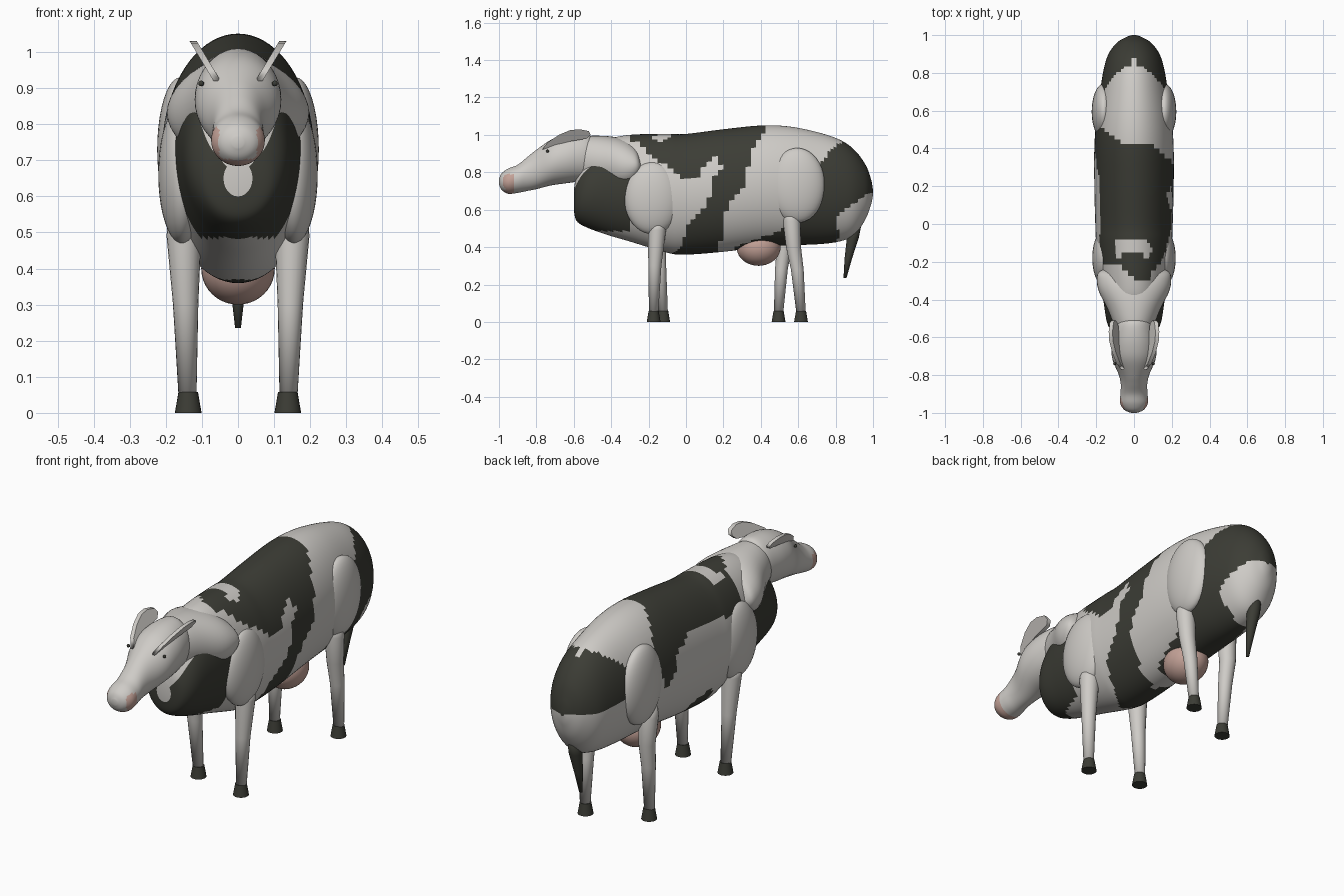
import bpy, bmesh
from math import sin, cos, pi, degrees
from mathutils import Matrix, Vector

cube = bpy.data.objects.get("Cube")
if cube:
    bpy.data.objects.remove(cube, do_unlink=True)


def material(name, color):
    mat = bpy.data.materials.new(name)
    mat.use_nodes = True
    mat.diffuse_color = (*color, 1)
    shader = next(n for n in mat.node_tree.nodes if n.type == 'BSDF_PRINCIPLED')
    shader.inputs["Base Color"].default_value = (*color, 1)
    return mat


WHITE = material("warm white", (0.62, 0.60, 0.57))
DARK = material("charcoal", (0.045, 0.046, 0.036))
PINK = material("pale pink", (0.55, 0.36, 0.31))


def finish(name, bm, mats):
    bmesh.ops.recalc_face_normals(bm, faces=bm.faces[:])
    mesh = bpy.data.meshes.new(name)
    bm.to_mesh(mesh)
    bm.free()
    for mat in mats:
        mesh.materials.append(mat)
    obj = bpy.data.objects.new(name, mesh)
    bpy.context.collection.objects.link(obj)
    return obj


def skin(bm, rings, sharp_ends=False):
    """Bridge equal rings of points and close both ends."""
    rows = [[bm.verts.new(p) for p in ring] for ring in rings]
    count = len(rows[0])
    for a, b in zip(rows, rows[1:]):
        for i in range(count):
            j = (i + 1) % count
            bm.faces.new((a[i], a[j], b[j], b[i])).smooth = True
    for row in (rows[0], rows[-1]):
        cap = bm.faces.new(row)
        cap.smooth = not sharp_ends
        for edge in cap.edges:
            edge.smooth = not sharp_ends


def spline(stations, steps):
    """Smooth interpolation through the stations."""
    pts = [Vector(s) for s in stations]
    pts = [pts[0]] + pts + [pts[-1]]
    out = []
    for p, q, r, s in zip(pts, pts[1:], pts[2:], pts[3:]):
        for k in range(steps):
            t = k / steps
            out.append(0.5 * (2 * q + (r - p) * t + (2 * p - 5 * q + 4 * r - s) * t**2
                              + (3 * q - p - 3 * r + s) * t**3))
    return out + [pts[-1]]


def loft(name, stations, steps, segs, mats, rule=None):
    """Elliptical sections along y, given as (y, top, bottom, half width)."""
    bm = bmesh.new()
    sections = spline(stations, steps)
    rings = []
    for y, top, bottom, width in sections:
        mid, high = (top + bottom) / 2, (top - bottom) / 2
        rings.append([(width * sin(2 * pi * i / segs), y, mid + high * cos(2 * pi * i / segs))
                      for i in range(segs)])
    skin(bm, rings)
    if rule:
        bm.faces.ensure_lookup_table()
        for n, face in enumerate(bm.faces):
            angle = degrees(2 * pi * ((n % segs) + 0.5) / segs)
            if angle > 180:
                angle -= 360
            face.material_index = rule(face.calc_center_median(), angle)
    return finish(name, bm, mats)


def tube(name, points, mat, segs=20, sharp=False):
    """Round horizontal sections given as (x, y, z, radius)."""
    bm = bmesh.new()
    skin(bm, [[(x + r * cos(2 * pi * i / segs), y + r * sin(2 * pi * i / segs), z)
               for i in range(segs)] for x, y, z, r in points], sharp)
    return finish(name, bm, [mat])


def ellipsoid(name, center, radii, mat, tilt=0.0, segs=40):
    bm = bmesh.new()
    bmesh.ops.create_uvsphere(bm, u_segments=segs, v_segments=segs // 2, radius=1)
    bm.transform(Matrix.Translation(center) @ Matrix.Rotation(tilt, 4, 'X')
                 @ Matrix.Diagonal((*radii, 1)))
    for face in bm.faces:
        face.smooth = True
    return finish(name, bm, [mat])


def inside(y, a, poly):
    hit = False
    for (y1, a1), (y2, a2) in zip(poly, poly[1:] + poly[:1]):
        if (a1 > a) != (a2 > a) and y < y1 + (a - a1) * (y2 - y1) / (a2 - a1):
            hit = not hit
    return hit


# Coat patches as outlines in (distance along the body, angle from the spine)
SADDLE = [(.45, -105), (.53, -65), (.43, -15), (.42, 25), (.36, 50), (.33, 70), (.3, 90),
          (.22, 106), (.2, 125), (.18, 150), (.15, 181), (-.1, 181), (-.02, 150), (0, 125),
          (.08, 106), (.15, 92), (.15, 76), (.2, 70), (.17, 56), (.1, 60), (.08, 76),
          (-.02, 76), (-.05, 70), (-.12, 60), (-.2, 50), (-.25, 32), (-.34, 25), (-.29, 0),
          (-.22, -25), (-.2, -75), (-.05, -62), (.1, -60), (.25, -62), (.36, -75), (.4, -95)]
RUMP = [(1.1, -95), (.95, -90), (.68, -90), (.7, -60), (.78, -40), (.83, -20), (.83, -4),
        (.88, -4), (.88, 4), (.83, 4), (.83, 20), (.78, 40), (.73, 60), (.7, 90), (.66, 115),
        (.5, 140), (.27, 158), (.27, 181), (.8, 181), (.82, 150), (.8, 120), (.88, 108),
        (.97, 95), (1.1, 95)]
BELLY = [(.27, -181), (.3, -160), (.6, -152), (.8, -165), (.8, -181)]
GIRTH = [(-.1, -181), (-.02, -150), (.02, -125), (.15, -130), (.17, -150), (.15, -181)]
LOIN_GAP = [(-.08, -30), (-.08, 15), (-.14, 32), (-.18, 25), (-.15, 0), (-.18, -30)]


def coat(p, a):
    if p.y < -0.31:
        return int(p.z > 0.485 and abs(a) > 50)
    if inside(p.y, a, LOIN_GAP):
        return 0
    return int(any(inside(p.y, a, patch) for patch in (SADDLE, RUMP, BELLY, GIRTH)))


# Barrel of the body
loft("body", [(-.6, .7, .6, .04), (-.585, .78, .54, .1), (-.53, .88, .505, .14),
              (-.42, .97, .465, .16), (-.3, 1, .43, .175), (-.1, 1.005, .37, .2),
              (0, 1.005, .36, .205), (.2, 1.03, .375, .21), (.4, 1.05, .4, .21),
              (.55, 1.045, .41, .2), (.7, 1.015, .415, .18), (.82, .975, .43, .16),
              (.9, .92, .465, .135), (.96, .84, .55, .09), (.99, .76, .63, .04),
              (1, .7, .68, .01)], 7, 72, [WHITE, DARK], coat)

# Neck flaring into the shoulders
loft("neck", [(-.64, .95, .79, .06), (-.55, .99, .745, .1), (-.45, .995, .715, .14),
              (-.36, .985, .69, .185), (-.3, .965, .7, .197), (-.26, .93, .74, .19),
              (-.24, .87, .79, .16)], 4, 40, [WHITE])


# Head with a pink rim round the muzzle
def muzzle(p, a):
    return int(-0.978 < p.y < -0.925 and p.z < 0.79 and (abs(p.x) > 0.05 or p.z < 0.705))


loft("head", [(-1, .765, .735, .015), (-.985, .795, .705, .05), (-.95, .82, .685, .073),
              (-.9, .84, .69, .072), (-.85, .88, .7, .07), (-.8, .92, .71, .08),
              (-.72, .975, .73, .113), (-.65, 1, .74, .12), (-.58, 1.01, .75, .112),
              (-.52, 1.005, .76, .095), (-.5, .97, .8, .06)], 5, 40, [WHITE, PINK], muzzle)

# Ear outline in the side plane, leaning outwards with height
EAR = [(-.77, .92), (-.74, .96), (-.68, 1), (-.62, 1.025), (-.57, 1.03), (-.52, 1.02),
       (-.51, 1), (-.53, .98), (-.62, .965), (-.7, .945)]

for side, word in ((1, "left"), (-1, "right")):
    bm = bmesh.new()
    skin(bm, [[(side * (0.06 + shift + (z - 0.94) * 0.6), y, z) for y, z in EAR]
              for shift in (0, 0.02)], True)
    finish(word + "_ear", bm, [WHITE])
    ellipsoid(word + "_eye", (side * .102, -.74, .913), (.008, .008, .008), DARK, segs=12)

    # Shoulder and thigh muscles
    ellipsoid(word + "_shoulder", (side * .155, -.18, .662), (.066, .15, .193), WHITE)
    ellipsoid(word + "_thigh", (side * .16, .595, .73), (.064, .148, .2), WHITE)

    # Legs, slightly staggered between the two sides
    front = -.173 if side > 0 else -.122
    hind = .615 if side > 0 else .495
    knee = .575 if side > 0 else .525
    legs = (("front", front, [(.15, -.155, .53, .045), (.15, -.155, .49, .048),
                              (.145, (front - .16) / 2, .3, .035)]),
            ("hind", hind, [(.15, knee - .015, .6, .035), (.15, knee - .01, .54, .047),
                            (.147, knee, .4, .04), (.145, (hind + knee) / 2, .28, .034)]))
    for part, foot, upper in legs:
        points = [(side * x, y, z, r) for x, y, z, r in upper]
        tube(f"{word}_{part}_leg", points + [(side * .14, foot, .05, .025)], WHITE)
        tube(f"{word}_{part}_hoof", [(side * .138, foot, .058, .027),
                                     (side * .138, foot, 0, .037)], DARK, sharp=True)

# Udder and tail
ellipsoid("udder", (0, .388, .4), (.102, .118, .1), PINK)
tube("tail", [(0, .91, .53, .03), (0, .892, .45, .032), (0, .868, .34, .02),
              (0, .85, .235, .008)], DARK)
